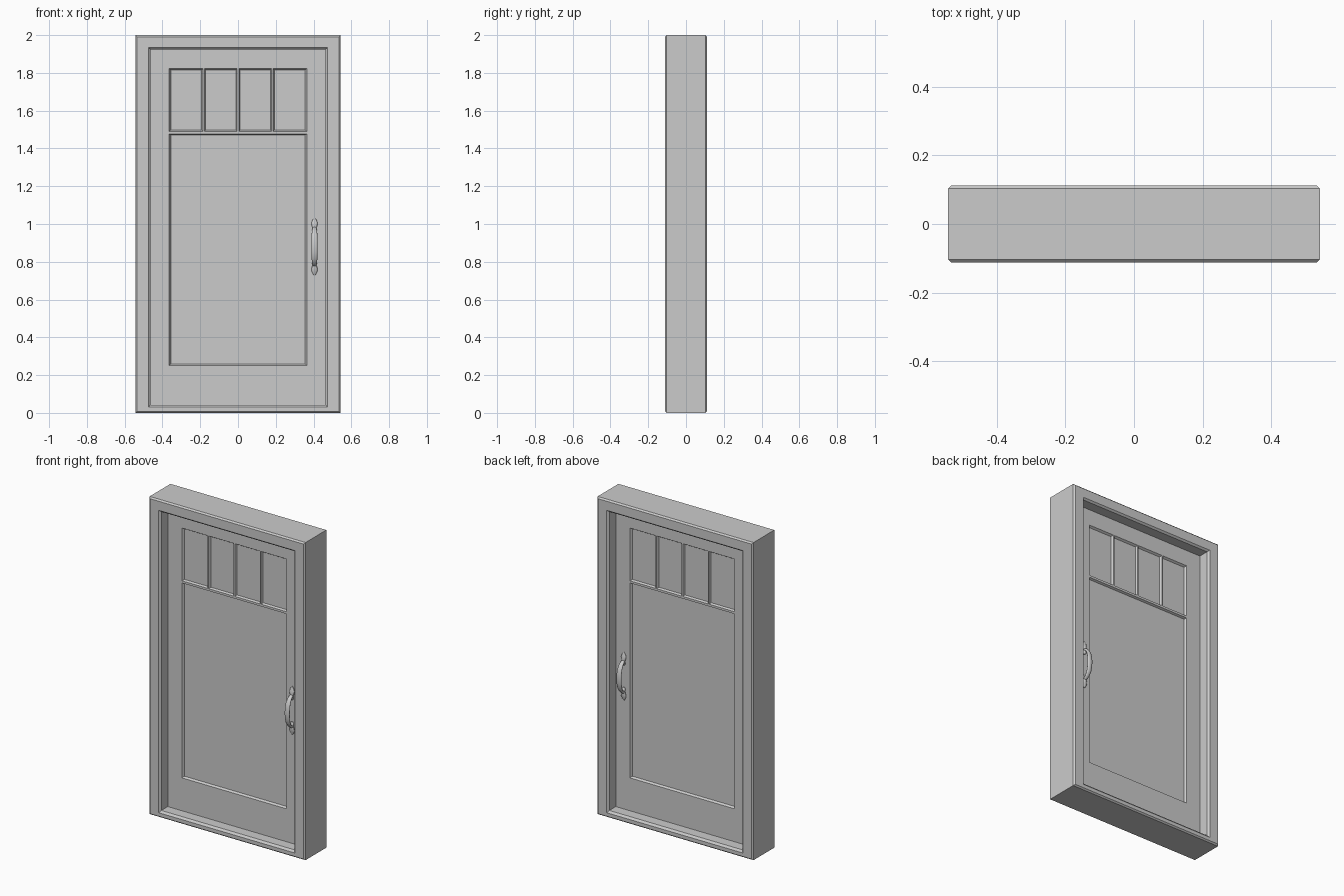
import bpy, bmesh, math

if "Cube" in bpy.data.objects:
    bpy.data.objects.remove(bpy.data.objects["Cube"])


def finish(name, bm, smooth=False):
    bmesh.ops.recalc_face_normals(bm, faces=bm.faces)
    me = bpy.data.meshes.new(name)
    bm.to_mesh(me)
    bm.free()
    ob = bpy.data.objects.new(name, me)
    bpy.context.collection.objects.link(ob)
    if smooth:
        bpy.ops.object.select_all(action='DESELECT')
        ob.select_set(True)
        bpy.context.view_layer.objects.active = ob
        bpy.ops.object.shade_smooth_by_angle(angle=math.radians(40))
    return ob


def loft(bm, loops, closed=False, cap=False):
    rows = [[bm.verts.new(p) for p in loop] for loop in loops]
    n = len(rows[0])
    for i in range(len(rows) if closed else len(rows) - 1):
        a, b = rows[i], rows[(i + 1) % len(rows)]
        for j in range(n):
            k = (j + 1) % n
            bm.faces.new((a[j], a[k], b[k], b[j]))
    if cap:
        bm.faces.new(rows[0])
        bm.faces.new(rows[-1])


def rect(x, z0, z1, y):
    return [(-x, y, z0), (x, y, z0), (x, y, z1), (-x, y, z1)]


def border(name, front_rects):
    """Rectangular ring from front half loops, mirrored to the back."""
    front = [rect(*r) for r in front_rects]
    back = [rect(x, z0, z1, -y) for x, z0, z1, y in reversed(front_rects)]
    # the ring's profile runs outside-front -> inside-front -> inside-back -> outside-back
    bm = bmesh.new()
    loft(bm, front + back, closed=True)
    return finish(name, bm)


def box(name, x0, x1, y0, y1, z0, z1):
    bm = bmesh.new()
    loft(bm, [[(x0, y, z0), (x1, y, z0), (x1, y, z1), (x0, y, z1)] for y in (y0, y1)], cap=True)
    return finish(name, bm)


FACE = 0.037     # door face, +- y
FLOOR = 0.024    # recessed panel face, +- y
PX, PZ0, PZ1, RAIL = 0.364, 0.25, 1.823, 1.484

# outer frame with chamfered outer and inner edges
border("door_frame", [
    (0.543, 0.0, 2.0, -0.103),
    (0.534, 0.008, 1.991, -0.112),
    (0.474, 0.030, 1.934, -0.112),
    (0.463, 0.043, 1.924, -0.101),
])

# door stiles and rails around the panel opening
border("door_leaf", [
    (0.468, 0.038, 1.929, -FACE),
    (PX, PZ0, PZ1, -FACE),
    (PX - 0.008, PZ0 + 0.008, PZ1 - 0.008, -FLOOR),
])

# recessed panels
box("lower_panel", -PX, PX, -FLOOR, FLOOR, PZ0, RAIL)
box("upper_panel", -PX, PX, -FLOOR, FLOOR, RAIL, PZ1)


# glazing bars with bevelled section, both sides
def section(half, flat):
    return [(-half, -FLOOR), (-flat, -FACE), (flat, -FACE),
            (half, -FLOOR), (half, FLOOR), (flat, FACE), (-flat, FACE), (-half, FLOOR)]


bm = bmesh.new()
loft(bm, [[(x, y, RAIL + u) for u, y in section(0.013, 0.007)] for x in (-PX, PX)], cap=True)
finish("middle_rail", bm)
for i in (-1, 0, 1):
    bm = bmesh.new()
    loft(bm, [[(i * 0.182 + u, y, z) for u, y in section(0.01, 0.004)]
              for z in (RAIL, PZ1)], cap=True)
    finish("mullion", bm)

# pull handles: lofts of ellipses given as (z, stand-off, half width, half thickness)
HX = 0.405
TOP = [(1.033, 0.002, 0.002, 0.002), (1.02, 0.003, 0.011, 0.005),
       (1.005, 0.004, 0.017, 0.008), (0.992, 0.005, 0.015, 0.009),
       (0.975, 0.006, 0.009, 0.009), (0.958, 0.005, 0.012, 0.007),
       (0.95, 0.003, 0.005, 0.004)]
BOTTOM = [(1.76 - z, o, w, t) for z, o, w, t in TOP]
GRIP = [(0.980, 0.004), (0.974, 0.016), (0.962, 0.030), (0.940, 0.043), (0.910, 0.050),
        (0.880, 0.052), (0.850, 0.050), (0.820, 0.043), (0.798, 0.030), (0.786, 0.016),
        (0.780, 0.004)]


def ring(c, across, w, t, side, n=14):
    z, off = c
    out = []
    for i in range(n):
        a = 2 * math.pi * i / n
        v = t * math.sin(a)
        out.append((HX + w * math.cos(a), side * (FACE + off + v * across[1]), z + v * across[0]))
    return out


for side, label in ((-1, "front"), (1, "back")):
    for part, rows in (("top", TOP), ("bottom", BOTTOM)):
        bm = bmesh.new()
        loft(bm, [ring((z, o), (0, 1), w, t, side) for z, o, w, t in rows], cap=True)
        finish(f"{label}_handle_{part}_rosette", bm, True)
    bm = bmesh.new()
    loops = []
    for i, c in enumerate(GRIP):
        p, q = GRIP[max(i - 1, 0)], GRIP[min(i + 1, len(GRIP) - 1)]
        dz, dy = q[0] - p[0], q[1] - p[1]
        d = math.hypot(dz, dy)
        w = 0.009 + 0.008 * math.sin(math.pi * i / (len(GRIP) - 1))
        loops.append(ring(c, (dy / d, -dz / d), w, 0.008, side))
    loft(bm, loops, cap=True)
    finish(f"{label}_handle_grip", bm, True)
